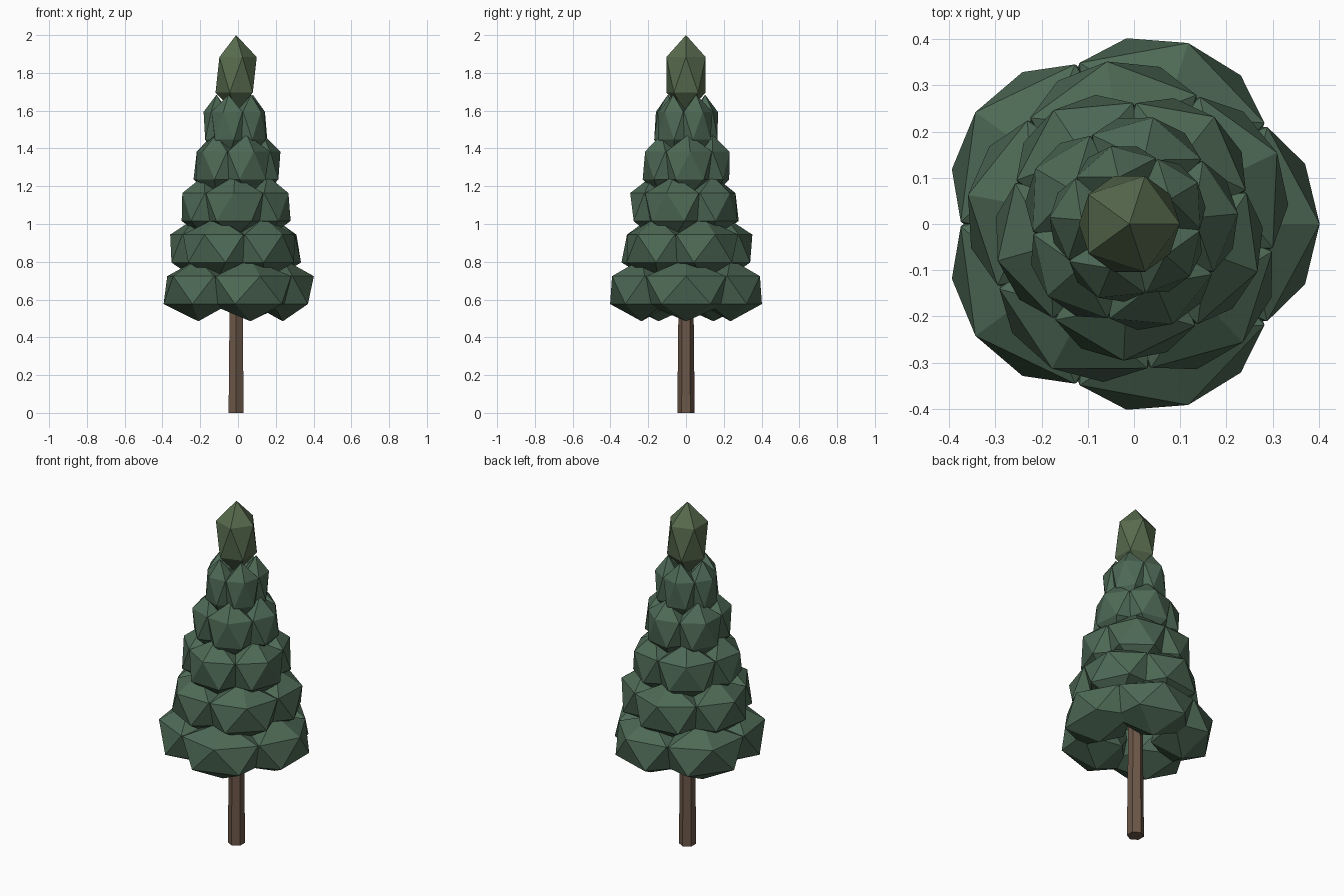
import bpy
from math import radians, cos, sin

if "Cube" in bpy.data.objects:
    bpy.data.objects.remove(bpy.data.objects["Cube"])

AXIS_X = -0.01  # trunk axis sits slightly left of the bounding-box centre


def material(name, rgb):
    m = bpy.data.materials.new(name)
    m.diffuse_color = (*rgb, 1)
    m.use_nodes = True
    m.node_tree.nodes["Principled BSDF"].inputs["Base Color"].default_value = m.diffuse_color
    return m


needles = material("needles", (0.075, 0.14, 0.09))
tip_green = material("tip_green", (0.095, 0.145, 0.075))
bark = material("bark", (0.15, 0.095, 0.065))


def clump(name, loc, scale, angle, mat):
    bpy.ops.mesh.primitive_ico_sphere_add(subdivisions=1, radius=1, location=loc,
                                          rotation=(0, 0, angle))
    ob = bpy.context.object
    ob.name = name
    ob.scale = scale
    ob.data.materials.append(mat)
    return ob


# Trunk: tapered six-sided post
bpy.ops.mesh.primitive_cone_add(vertices=6, radius1=0.046, radius2=0.039, depth=0.66,
                                location=(AXIS_X, 0, 0.33))
trunk = bpy.context.object
trunk.name = "trunk"
trunk.data.materials.append(bark)

# Foliage tiers: five flattened clumps each, every tier twisted against the last
tiers = [(0.65, 0.412), (0.87, 0.355), (1.09, 0.296), (1.31, 0.236), (1.52, 0.173)]
for t, (z, reach) in enumerate(tiers):
    for k in range(5):
        a = radians(25.8 * t + 72 * k)
        d = 0.6 * reach
        clump(f"foliage_tier_{t + 1}_clump_{k + 1}",
              (AXIS_X + d * cos(a), d * sin(a), z),
              (0.446 * reach, 0.6 * reach, 0.165), a, needles)

# Tree tip
clump("foliage_tip", (AXIS_X, 0, 1.79), (0.122, 0.122, 0.21), 0, tip_green)
